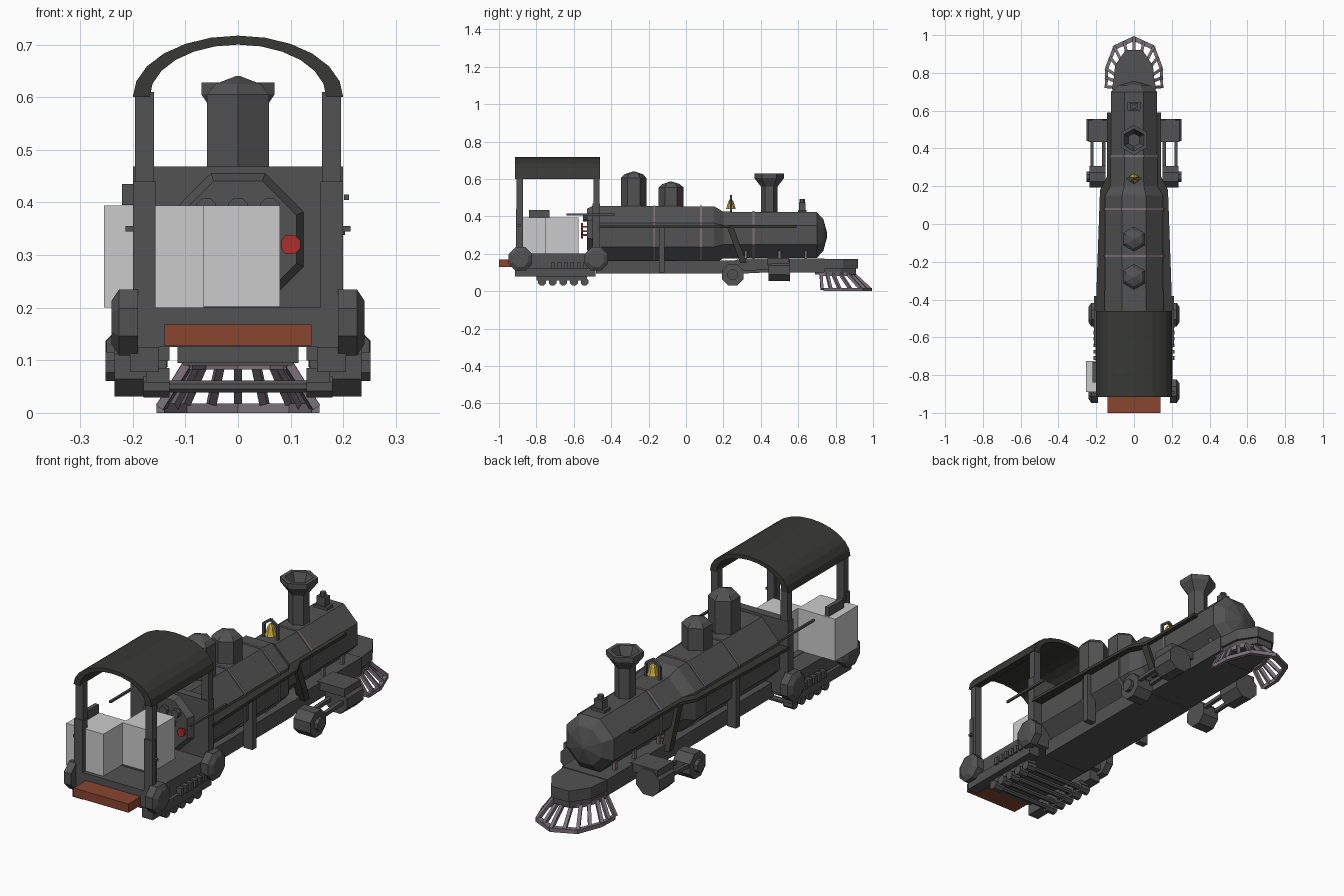
import bpy, bmesh, math
from mathutils import Vector

if "Cube" in bpy.data.objects:
    bpy.data.objects.remove(bpy.data.objects["Cube"])


def material(name, rgb):
    m = bpy.data.materials.new(name)
    m.diffuse_color = (*rgb, 1)
    m.use_nodes = True
    m.node_tree.nodes["Principled BSDF"].inputs["Base Color"].default_value = m.diffuse_color
    return m


IRON = material("dark_iron", (.085, .085, .085))
BLACK = material("black_paint", (.04, .04, .037))
STEEL = material("worn_steel", (.2, .17, .19))
RUST = material("rust_brown", (.25, .06, .03))
BRASS = material("brass", (.65, .42, .05))
RED = material("red_paint", (.4, .03, .03))


def make(name, verts, faces, mat):
    me = bpy.data.meshes.new(name)
    bm = bmesh.new()
    vs = [bm.verts.new(v) for v in verts]
    for f in faces:
        bm.faces.new([vs[i] for i in f])
    bmesh.ops.recalc_face_normals(bm, faces=bm.faces)
    bm.to_mesh(me)
    bm.free()
    ob = bpy.data.objects.new(name, me)
    bpy.context.collection.objects.link(ob)
    if mat:
        me.materials.append(mat)
    return ob


def skin(name, rings, mat):
    """Join equal-sized rings of points and cap both ends."""
    n = len(rings[0])
    faces = [[k*n + i, k*n + (i+1) % n, (k+1)*n + (i+1) % n, (k+1)*n + i]
             for k in range(len(rings)-1) for i in range(n)]
    faces += [list(range(n)), list(range((len(rings)-1)*n, len(rings)*n))]
    return make(name, [v for r in rings for v in r], faces, mat)


def place(axis, u, v, t):
    return {'x': (t, u, v), 'y': (u, t, v), 'z': (u, v, t)}[axis]


def lathe(name, axis, c, stations, n=8, phase=22.5, mat=IRON):
    """Faceted turned part; c is the centre across the axis, stations are (position, radius)."""
    ang = [math.radians(phase) + 2*math.pi*i/n for i in range(n)]
    return skin(name, [[place(axis, c[0]+r*math.cos(a), c[1]+r*math.sin(a), t) for a in ang]
                       for t, r in stations], mat)


def extrude(name, axis, pts, a, b, mat=IRON):
    return skin(name, [[place(axis, u, v, t) for u, v in pts] for t in (a, b)], mat)


def box(name, x0, x1, y0, y1, z0, z1, mat=IRON):
    return extrude(name, 'z', [(x0, y0), (x1, y0), (x1, y1), (x0, y1)], z0, z1, mat)


def bar(name, p, q, r, mat=IRON, n=4):
    p, q = Vector(p), Vector(q)
    d = (q-p).normalized()
    u = d.cross(Vector((0, 0, 1)) if abs(d.z) < .9 else Vector((1, 0, 0))).normalized()
    w = d.cross(u)
    ang = [math.pi/4 + 2*math.pi*i/n for i in range(n)]
    return skin(name, [[c + r*(math.cos(a)*u + math.sin(a)*w) for a in ang] for c in (p, q)], mat)


# Boiler with shoulder and domed smokebox front, plus clamp bands
lathe("boiler", 'y', (0, .3), [(-.47, .168), (.15, .166), (.2, .135), (.7, .132), (.735, .09), (.755, .01)])
for y, r in ((-.17, .172), (.08, .171), (.36, .138)):
    lathe("boiler_band", 'y', (0, .3), [(y-.005, r), (y+.005, r)], mat=STEEL)

# Domes, chimney with hollow flared top, lamp
lathe("steam_dome", 'z', (0, -.28), [(.43, .068), (.605, .068), (.625, .05), (.64, .005)], 6, 30)
lathe("sand_dome", 'z', (0, -.08), [(.43, .066), (.555, .066), (.572, .048), (.586, .005)], 6, 30)
lathe("chimney", 'z', (0, .445), [(.4, .045), (.56, .045), (.605, .08), (.628, .08), (.628, .06), (.57, .035)], 6, 30)
box("lamp_base", -.035, .035, .6, .645, .415, .435)
box("lamp_body", -.022, .022, .605, .64, .435, .475)
lathe("lamp_vent", 'z', (0, .622), [(.475, .014), (.492, .014)], 6)

# Bell in its yoke
for s in (-1, 1):
    bar("bell_yoke_post", (s*.035, .24, .41), (s*.035, .24, .485), .008)
    bar("bell_yoke_top", (s*.035, .24, .485), (0, .24, .51), .008)
lathe("bell", 'z', (0, .24), [(.438, .027), (.45, .022), (.48, .014), (.492, .004)], 6, 30, BRASS)

# Main frame and pointed front deck
box("main_frame", -.115, .115, -.48, .25, .095, .165)
extrude("forward_frame", 'x', [(.2, .1), (.74, .1), (.74, .175), (.3, .175), (.2, .15)], -.115, .115)
front = [(-.115, .7), (.115, .7), (.1, .84), (.045, .92), (-.045, .92), (-.1, .84)]
extrude("front_deck", 'z', front, .12, .172)
extrude("front_beam", 'z', [(x*.9, y-.01) for x, y in front], .09, .12)

for s in (-1, 1):
    # Side ledge following the boiler, with its brackets
    extrude("side_ledge", 'z', [(s*.1, -.47), (s*.203, -.47), (s*.18, .18), (s*.143, .25),
                                (s*.143, .59), (s*.1, .59)], .338, .352, BLACK)
    box("ledge_strut", *sorted((s*.13, s*.175)), -.145, -.115, .1, .34)
    skin("slanted_bracket", [[(x, y, z) for x, y in ((s*.1, y0), (s*.14, y0), (s*.14, y0+.035), (s*.1, y0+.035))]
                             for y0, z in ((.29, .15), (.22, .34))], BLACK)
    for y in (.32, .5, .64):
        bar("boiler_peg", (s*.085, y, .16), (s*.085, y, .215), .01, STEEL)
    # Cylinder, drive wheel and rods
    lathe("steam_cylinder", 'y', (s*.193, .112), [(.44, .062), (.555, .064)])
    box("valve_chest", *sorted((s*.1, s*.24)), .435, .55, .14, .178)
    lathe("drive_wheel", 'x', (.25, .088), [(s*.15, .062), (s*.235, .062)])
    lathe("drive_hub", 'x', (.25, .088), [(s*.235, .03), (s*.252, .03)])
    for x in (.16, .222):
        bar("piston_rod", (s*x, .25, .1), (s*x, .46, .11), .012)
    # Cab posts, corner panels and grab rails
    box("rear_post", *sorted((s*.16, s*.196)), -.905, -.872, .12, .61)
    box("rear_corner_panel", *sorted((s*.157, s*.2)), -.91, -.885, .15, .44)
    box("front_post", *sorted((s*.16, s*.196)), -.495, -.462, .2, .61)
    bar("grab_rail", (s*.206, -.64, .41), (s*.206, -.38, .41), .007)
    box("rail_bracket", *sorted((s*.19, s*.214)), -.9, -.885, .345, .355)
    # Cab truck: end discs, side beam and springs
    for y in (-.885, -.48):
        lathe("truck_disc", 'x', (y, .172), [(s*.19, .068), (s*.226, .068), (s*.24, .045)])
    box("truck_beam", *sorted((s*.15, s*.205)), -.915, -.485, .078, .125)
    for i in range(6):
        y = -.72 + i*.034
        box("truck_spring", *sorted((s*.18, s*.215)), y, y+.02, .118, .152)
    box("truck_hanger", *sorted((s*.13, s*.175)), -.8, -.53, .058, .085)

# Rollers under the cab
for i in range(5):
    lathe("cross_roller", 'x', (-.77 + i*.057, .05), [(-.18, .022), (-.13, .022), (-.13, .012),
                                                      (.13, .012), (.13, .022), (.18, .022)])

# Cab floor, front wall, roof and rear step
box("cab_floor", -.19, .19, -.91, -.46, .125, .2)
box("cab_front_wall", -.2, .2, -.5, -.46, .165, .468)
arc = [math.pi*i/12 for i in range(13)]
extrude("cab_roof", 'y', [(.2*math.cos(a), .6 + .117*math.sin(a)) for a in arc]
        + [(.168*math.cos(a), .6 + .1*math.sin(a)) for a in reversed(arc)], -.915, -.46, BLACK)
box("rear_step", -.14, .14, -1, -.9, .128, .168, RUST)

# Cab interior: backhead, gauges, valve wheels
lathe("backhead", 'y', (0, .33), [(-.53, .12), (-.49, .14)])
for x in (-.06, 0, .06):
    lathe("gauge", 'y', (x, .39), [(-.55, .02), (-.52, .02)])
for x, z in ((-.07, .3), (.1, .32), (.05, .345)):
    lathe("valve_wheel", 'y', (x, z), [(-.562, .02), (-.552, .02)], mat=RED)
    bar("valve_stem", (x, -.56, z), (x, -.52, z), .006)

# Seat boxes and the arm panel
box("left_seat_box", -.255, -.065, -.89, -.725, .2, .394, None)
box("right_seat_box", -.065, .08, -.75, -.575, .2, .394, None)
box("seat_plinth", -.095, .08, -.76, -.57, .185, .202)
box("arm_panel", -.22, -.2, -.84, -.73, .395, .435)

# Cowcatcher: curved lower rim, upper rim and radiating slats
low = [(.155, .735), (.152, .83), (.108, .945), (0, .995)]
low += [(-x, y) for x, y in reversed(low[:-1])]
top = [(x*.66, .73 + (y-.735)*.68) for x, y in low]


def rim(name, pts, k, z0, z1):
    """Open curved strip, k sets the inner edge."""
    inner = [(x*k, .73 + (y-.73)*k) for x, y in pts]
    extrude(name, 'z', pts + inner[::-1], z0, z1, STEEL)


rim("cowcatcher_lower_rim", low, .9, 0, .018)
rim("cowcatcher_upper_rim", top, .85, .082, .1)
for i in range(len(low)):
    pairs = [(low[i], top[i])]
    if i + 1 < len(low):
        pairs.append(tuple(((p[i][0]+p[i+1][0])/2, (p[i][1]+p[i+1][1])/2) for p in (low, top)))
    for (x, y), (u, v) in pairs:
        bar("cowcatcher_slat", (x*.96, y-.008, .01), (u*.95, v-.008, .092), .011, STEEL)
